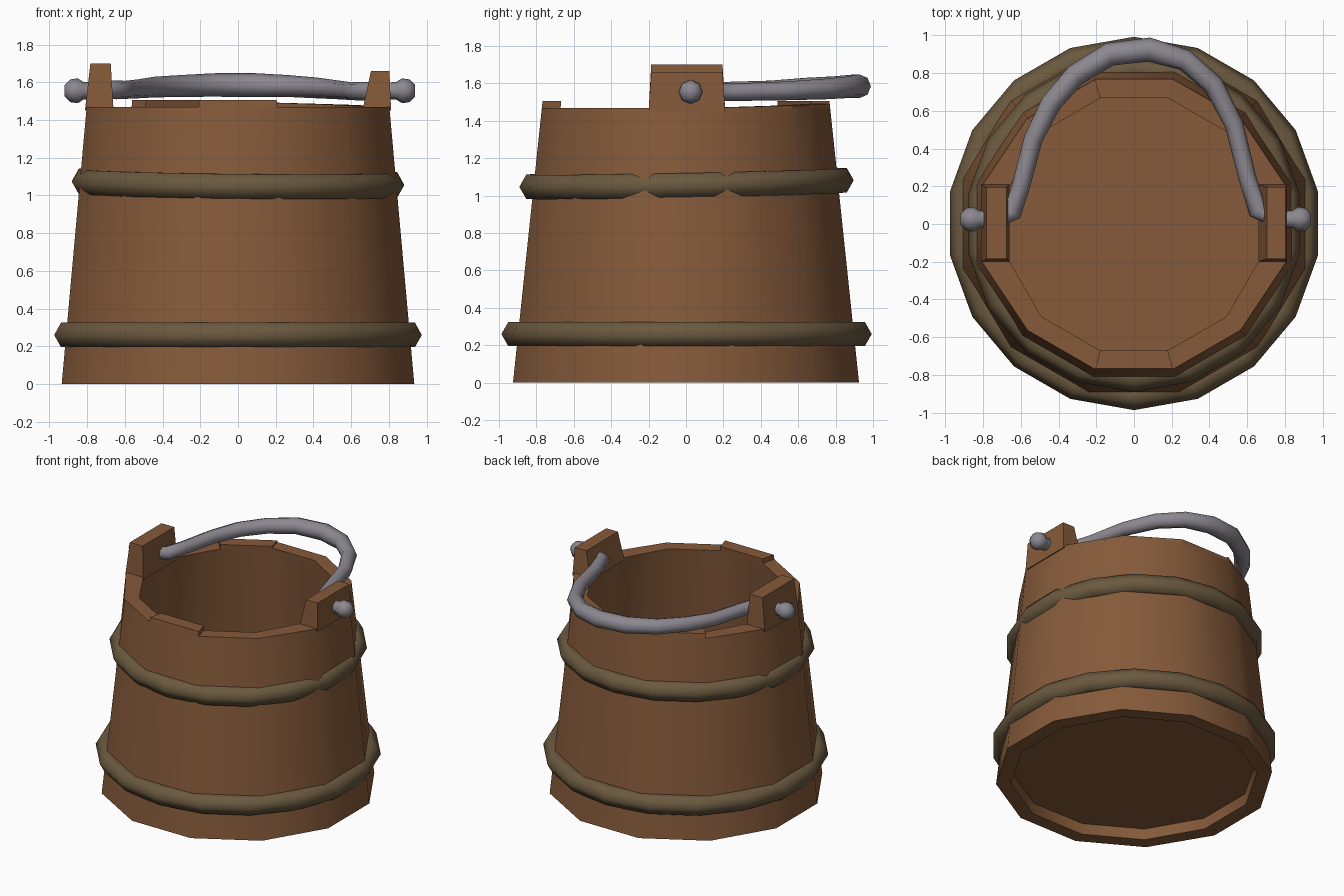
import bpy, bmesh, math
from mathutils import Vector

if "Cube" in bpy.data.objects:
    bpy.data.objects.remove(bpy.data.objects["Cube"])

def material(name, rgb):
    m = bpy.data.materials.new(name)
    m.diffuse_color = (*rgb, 1)
    m.use_nodes = True
    m.node_tree.nodes["Principled BSDF"].inputs["Base Color"].default_value = m.diffuse_color
    return m

WOOD = material("brown wood", (0.235, 0.102, 0.042))
HOOP = material("dull olive hoop", (0.145, 0.10, 0.05))
METAL = material("grey metal", (0.26, 0.245, 0.28))

def finish(bm, name, mat, angle=35):
    bmesh.ops.remove_doubles(bm, verts=bm.verts, dist=0.0005)
    bmesh.ops.recalc_face_normals(bm, faces=bm.faces)
    me = bpy.data.meshes.new(name)
    bm.to_mesh(me)
    bm.free()
    me.materials.append(mat)
    ob = bpy.data.objects.new(name, me)
    bpy.context.collection.objects.link(ob)
    bpy.ops.object.select_all(action='DESELECT')
    ob.select_set(True)
    bpy.context.view_layer.objects.active = ob
    bpy.ops.object.shade_smooth_by_angle(angle=math.radians(angle))
    return ob

def loft(bm, rings, closed=False, caps=False):
    loops = [[bm.verts.new(p) for p in r] for r in rings]
    n = len(loops[0])
    for a in range(len(loops) if closed else len(loops) - 1):
        p, q = loops[a], loops[(a + 1) % len(loops)]
        for i in range(n):
            j = (i + 1) % n
            bm.faces.new((p[i], p[j], q[j], q[i]))
    if caps:
        bm.faces.new(loops[0])
        bm.faces.new(loops[-1])

# Twelve-sided wall; k numbers the corner at 15 + 30k degrees
RIM = 1.47
def corner(k, z, inner=False):
    a = math.radians(15 + 30 * (k % 12))
    r = (0.925 - 0.105 * z - (0.10 if inner else 0)) / math.cos(math.radians(15))
    x, y = r * math.cos(a), r * math.sin(a)
    if k % 12 in (0, 5, 6, 11) and not inner:      # ear staves stand proud
        x += math.copysign(0.01 + 0.015 * z, x)
    return Vector((x, y, z))

bm = bmesh.new()
loft(bm, [[corner(k, z, i) for k in range(12)]
          for z, i in ((0, 0), (RIM, 0), (RIM, 1), (0, 1))], closed=True)
finish(bm, "bucket_wall", WOOD)

# Raised stave tops: first corner, height at each corner
for k, h1, h2 in ((8, 1.505, 1.505), (3, 1.505, 1.505), (2, 1.492, 1.492),
                  (1, 1.482, 1.492), (0, 1.472, 1.482)):
    bm = bmesh.new()
    loft(bm, [[corner(k, z1, i) for z1, i in ((RIM - .01, 0), (h1, 0), (h1, 1), (RIM - .01, 1))],
              [corner(k + 1, z1, i) for z1, i in ((RIM - .01, 0), (h2, 0), (h2, 1), (RIM - .01, 1))]],
         caps=True)
    finish(bm, "raised_stave", WOOD)

# Ears that carry the handle
for s, top in ((-1, 1.70), (1, 1.66)):
    bm = bmesh.new()
    loft(bm, [[(s * x, y * w, z) for x, y in ((xo, -0.2), (xo, 0.21), (xi, 0.21), (xi, -0.2))]
              for z, xo, xi, w in ((RIM - .02, 0.812, 0.66, 1.0), (top, 0.793 + 0.01 * s, 0.69 + 0.015 * s, 0.93))],
         caps=True)
    finish(bm, "handle_ear", WOOD)

# Recessed floor
bm = bmesh.new()
loft(bm, [[corner(k, z, True) for k in range(12)] for z in (0.08, 0.14)], caps=True)
finish(bm, "floor", WOOD)

# Hoops with a hexagonal section, upper one a little crooked
def hoop(name, radius, height, tx, ty):
    rings = []
    for i in range(18):
        a = math.radians(90 + 20 * i)
        ring = []
        for j in range(6):
            b = math.radians(60 * j)
            r = radius + 0.074 * math.cos(b)
            x, y = r * math.cos(a), r * math.sin(a)
            ring.append((x, y + 0.003, height + 0.075 * math.sin(b) + tx * x + ty * y))
        rings.append(ring)
    bm = bmesh.new()
    loft(bm, rings, closed=True)
    finish(bm, name, HOOP, 65)

hoop("lower_hoop", 0.916, 0.26, 0, 0)
hoop("upper_hoop", 0.82, 1.065, -0.011, 0.02)

# Tube swept along points given as (x, y, z, radius)
def tube(name, pts, sides=8):
    rings = []
    for i, p in enumerate(pts):
        t = Vector(pts[min(i + 1, len(pts) - 1)][:3]) - Vector(pts[max(i - 1, 0)][:3])
        t.normalize()
        u = t.cross(Vector((0, 0, 1))).normalized()
        v = u.cross(t)
        rings.append([Vector(p[:3]) + p[3] * (u * math.cos(c) + v * math.sin(c))
                      for c in (2 * math.pi * k / sides for k in range(sides))])
    bm = bmesh.new()
    loft(bm, rings, caps=True)
    finish(bm, name, METAL, 60)

tube("handle", [(-0.72, 0.03, 1.56, .045), (-0.645, 0.06, 1.56, .05), (-0.60, 0.20, 1.56, .048),
                (-0.535, 0.45, 1.565, .05), (-0.44, 0.64, 1.575, .055), (-0.31, 0.79, 1.58, .058),
                (-0.13, 0.90, 1.586, .062), (0.08, 0.925, 1.585, .064), (0.27, 0.87, 1.58, .058),
                (0.42, 0.74, 1.57, .055), (0.53, 0.53, 1.56, .05), (0.60, 0.25, 1.553, .047),
                (0.655, 0.07, 1.553, .05), (0.75, 0.03, 1.555, .045)])

# Knobs outside the ears
for s, x0 in ((-1, 0.79), (1, 0.81)):
    tube("handle_knob", [(s * (x0 + d), 0.025, 1.555, r) for d, r in
                         ((0, .045), (0.03, .047), (0.06, .066), (0.10, .06), (0.13, .03))])
